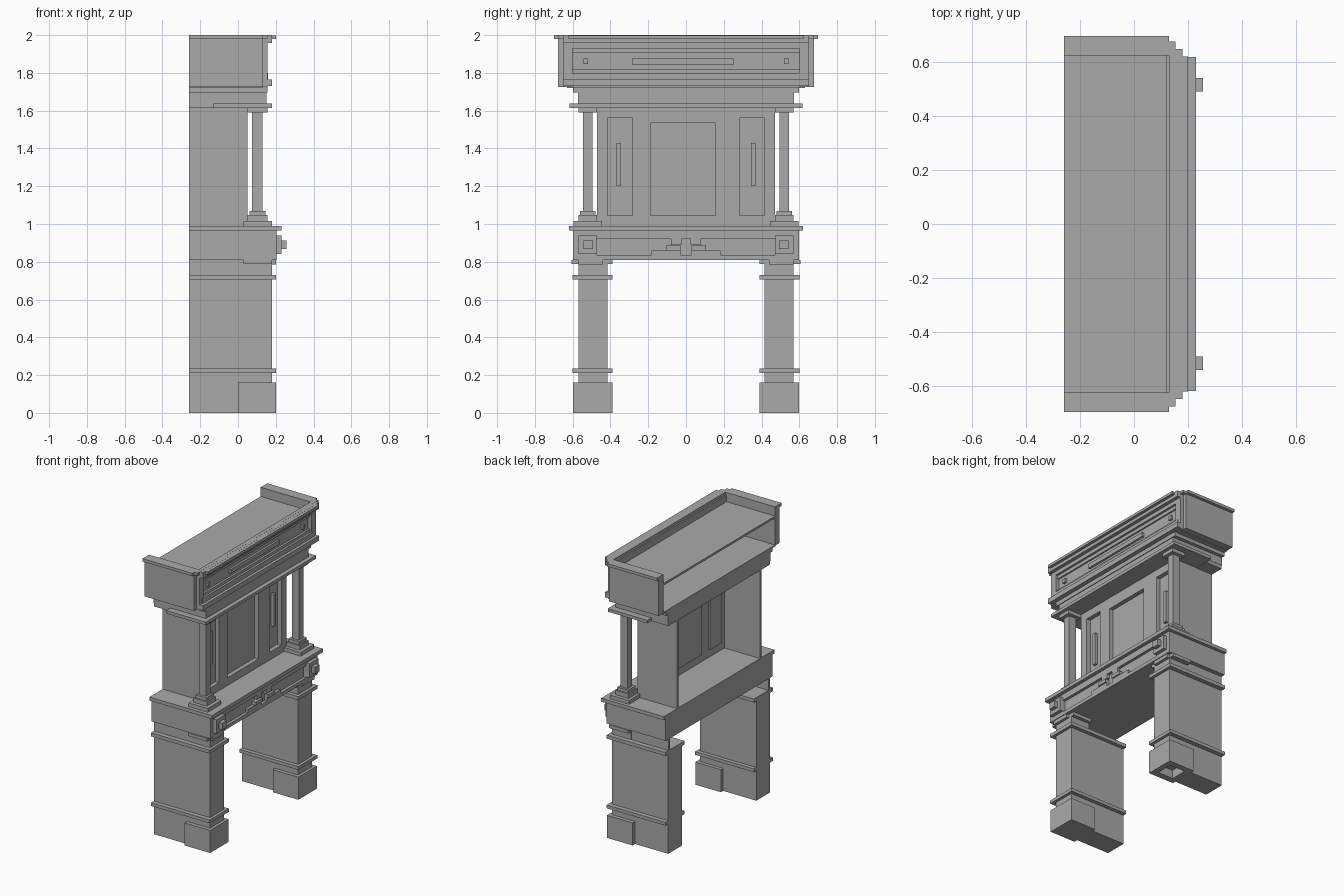
import bpy

cube = bpy.data.objects.get("Cube")
if cube:
    bpy.data.objects.remove(cube, do_unlink=True)

stone = bpy.data.materials.new("grey_stone")
stone.use_nodes = True
GREY = (0.4, 0.4, 0.4, 1)
stone.diffuse_color = GREY
stone.node_tree.nodes["Principled BSDF"].inputs["Base Color"].default_value = GREY

BACK = -0.26
MID = -0.015  # the centre ornaments sit slightly off the middle


def box(name, x, y, z):
    """Box from (low, high) ranges."""
    verts = [(a, b, c) for a in x for b in y for c in z]
    faces = [(0, 1, 3, 2), (4, 6, 7, 5), (0, 4, 5, 1),
             (2, 3, 7, 6), (0, 2, 6, 4), (1, 5, 7, 3)]
    mesh = bpy.data.meshes.new(name)
    mesh.from_pydata(verts, [], faces)
    mesh.materials.append(stone)
    obj = bpy.data.objects.new(name, mesh)
    bpy.context.collection.objects.link(obj)
    return obj


def span(name, x, half, z, mid=0):
    """Box centred across the width."""
    return box(name, x, (mid - half, mid + half), z)


def pair(name, x, y, z):
    """Matching boxes on the left and right."""
    a = box(name + "_a", x, y, z)
    b = box(name + "_b", x, (-y[1], -y[0]), z)
    return a, b


# Legs with feet, bands and caps
pair("leg", (BACK, 0.18), (0.415, 0.57), (0, 0.73))
feet = pair("foot", (0, 0.2), (0.39, 0.597), (0, 0.16))
for name, z in (("lower_band", (0.212, 0.235)), ("upper_band", (0.705, 0.73))):
    pair(name, (BACK, 0.2), (0.388, 0.602), z)
pair("leg_neck", (0.03, 0.18), (0.415, 0.57), (0.73, 0.79))
pair("leg_outer_wall", (BACK, 0.03), (0.55, 0.568), (0.73, 0.81))
pair("leg_cap", (0.03, 0.2), (0.44, 0.57), (0.785, 0.81))
pair("leg_cap_edge", (0.03, 0.18), (0.39, 0.605), (0.787, 0.81))

# Hollow underneath one foot
cutter = box("foot_hollow_cutter", (0.04, 0.16), (0.435, 0.555), (-0.05, 0.06))
cutter.hide_render = True
cutter.hide_set(True)
for solid in (feet[0], bpy.data.objects["leg_a"]):
    cut = solid.modifiers.new("hollow", "BOOLEAN")
    cut.operation = "DIFFERENCE"
    cut.solver = "EXACT"
    cut.object = cutter

# Mantel beam with framed front
span("mantel_beam", (BACK, 0.185), 0.598, (0.81, 0.965))
span("mantel_shelf", (BACK, 0.23), 0.62, (0.965, 0.99))
FRONT = (0.18, 0.205)
span("mantel_top_rail", FRONT, 0.598, (0.92, 0.965))
span("mantel_bottom_rail", FRONT, 0.598, (0.81, 0.835))
pair("mantel_end", FRONT, (0.47, 0.598), (0.835, 0.92))
pair("mantel_low_step", FRONT, (0.105, 0.182), (0.835, 0.86))
pair("mantel_key_low", FRONT, (0.03, 0.105), (0.835, 0.86))
pair("mantel_key_mid", (0.18, 0.215), (0.03, 0.105), (0.86, 0.885))
pair("mantel_key_top", FRONT, (0.025, 0.08), (0.89, 0.92))
pair("rosette", (0.2, 0.23), (0.47, 0.57), (0.84, 0.94))
pair("rosette_knob", (0.23, 0.257), (0.493, 0.543), (0.867, 0.913))

# Columns
pair("column_plinth", (0.03, 0.18), (0.445, 0.595), (0.99, 1.017))
pair("column_base", (0.05, 0.155), (0.47, 0.57), (1.017, 1.048))
pair("column_collar", (0.06, 0.145), (0.478, 0.562), (1.048, 1.07))
pair("column_shaft", (0.075, 0.13), (0.495, 0.545), (1.07, 1.59))
pair("column_capital", (0.05, 0.155), (0.47, 0.57), (1.59, 1.615))

# Overmantel: thin side walls and a framed, recessed front, open at the back
Z0, Z1 = 0.99, 1.615
WALL = (0.02, 0.05)
pair("overmantel_side", (BACK, 0.05), (0.458, 0.472), (Z0, Z1))
pair("front_outer_stile", WALL, (0.415, 0.46), (Z0, Z1))
box("front_stile_a", WALL, (0.157, 0.283), (Z0, Z1))
box("front_stile_b", WALL, (-0.283, -0.187), (Z0, Z1))
span("front_bottom_rail", WALL, 0.46, (Z0, 1.045))
pair("side_panel_top_rail", WALL, (0.283, 0.415), (1.56, Z1))
span("centre_panel_top_rail", WALL, 0.172, (1.535, Z1), MID)
span("centre_panel", (0.01, 0.02), 0.172, (1.045, 1.535), MID)
pair("side_panel", (0.01, 0.02), (0.283, 0.415), (1.045, 1.56))
pair("side_panel_bar", (0.02, 0.04), (0.343, 0.367), (1.2, 1.43))

# Frieze above the columns
span("frieze_back", (BACK, -0.13), 0.57, (1.613, 1.64))
span("architrave", (-0.13, 0.18), 0.618, (1.615, 1.637))
span("frieze", (BACK, 0.15), 0.572, (1.637, 1.695))
span("frieze_crown", (BACK, 0.155), 0.597, (1.695, 1.725))

# Crown box: side walls, floor and sunken top, open at the back
pair("crown_side", (BACK, 0.13), (0.625, 0.677), (1.725, 1.98))
pair("crown_corner", (0.13, 0.155), (0.6, 0.65), (1.725, 1.98))
pair("crown_side_cap", (BACK, 0.13), (0.625, 0.698), (1.98, 2))
span("crown_floor", (BACK, 0.13), 0.63, (1.72, 1.73))
span("crown_top", (BACK, 0.14), 0.63, (1.92, 1.935))
span("crown_front", (0.105, 0.13), 0.63, (1.73, 1.935))

# Stepped mouldings across the crown front: depth, half width, heights
for i, (x, half, low, high) in enumerate((
        (0.18, 0.65, 1.73, 1.765), (0.16, 0.625, 1.765, 1.8),
        (0.145, 0.625, 1.8, 1.82), (0.14, 0.625, 1.905, 1.93),
        (0.155, 0.625, 1.93, 1.957), (0.18, 0.65, 1.957, 1.98))):
    span("crown_moulding_%d" % (i + 1), (0.12, x), half, (low, high))
for i, (x, half) in enumerate(((0.155, 0.677), (0.18, 0.65), (0.2, 0.622))):
    span("crown_rim_%d" % (i + 1), (0.13 + i * 0.01, x), half, (1.98, 2 - i * 0.0005))

# Inlays on the crown front
span("crown_bar", (0.13, 0.145), 0.27, (1.845, 1.875), MID)
pair("crown_stud", (0.13, 0.145), (0.518, 0.543), (1.847, 1.875))
